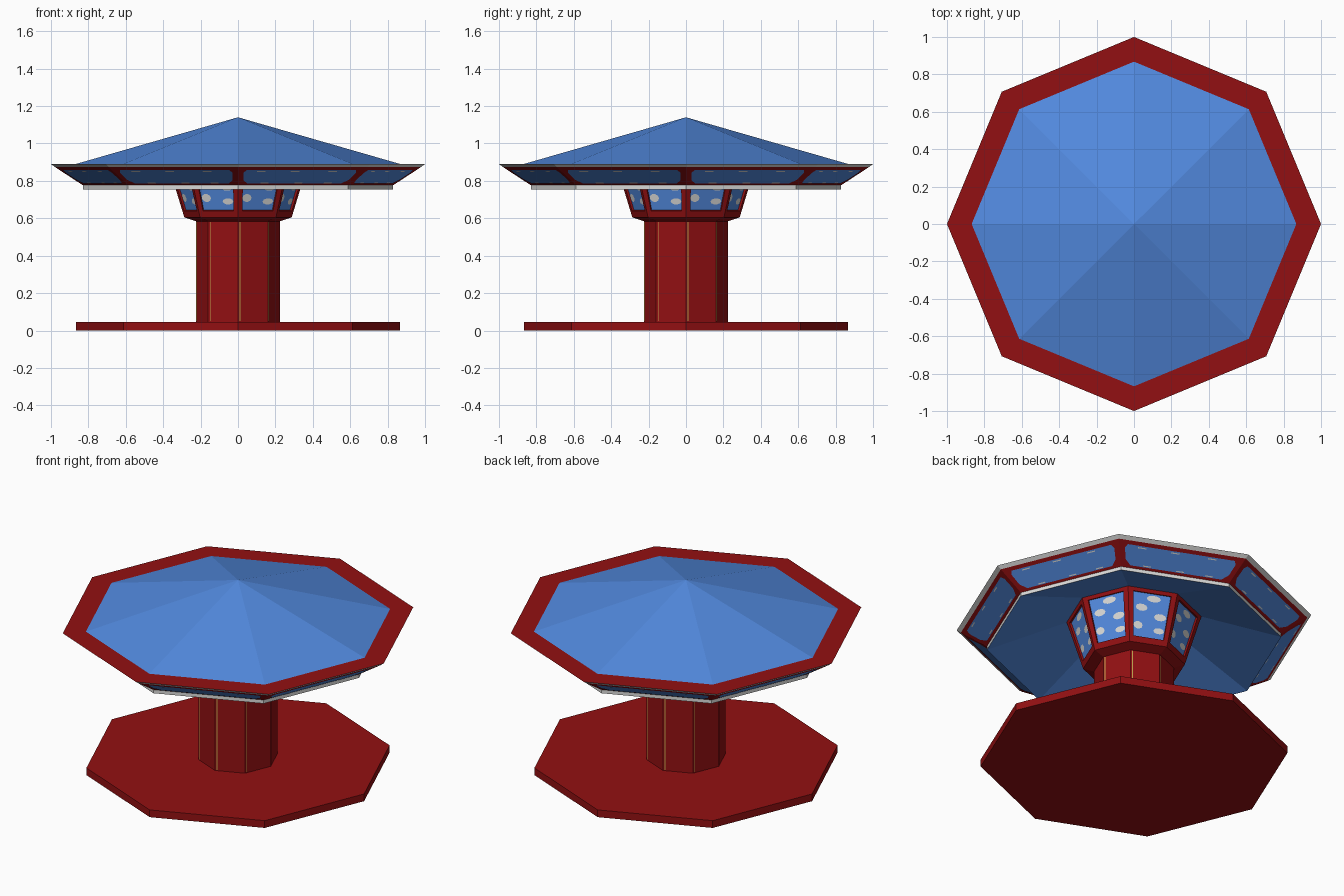
import bpy
import math
from mathutils import Vector

if "Cube" in bpy.data.objects:
    bpy.data.objects.remove(bpy.data.objects["Cube"])


def mat(name, rgb):
    m = bpy.data.materials.new(name)
    m.diffuse_color = (*rgb, 1)
    m.use_nodes = True
    m.node_tree.nodes["Principled BSDF"].inputs["Base Color"].default_value = m.diffuse_color
    return m


MATS = [mat("deep_red", (0.29, 0.005, 0.006)), mat("sky_blue", (0.085, 0.255, 0.74)),
        mat("cloud_white", (0.70, 0.70, 0.69)), mat("gold", (0.55, 0.40, 0.08))]
RED, BLUE, WHITE, GOLD = range(4)
N = 8


def make(name, verts, faces, mats):
    me = bpy.data.meshes.new(name)
    me.from_pydata(verts, [], faces)
    for m in MATS:
        me.materials.append(m)
    for p, mi in zip(me.polygons, mats):
        p.material_index = mi
    ob = bpy.data.objects.new(name, me)
    bpy.context.collection.objects.link(ob)
    return ob


def pt(r, z, k):
    a = k * math.tau / N
    return Vector((r * math.cos(a), r * math.sin(a), z))


def octagon(name, profile, colours):
    """Eight-sided turned part; one colour per profile segment."""
    v, f, c = [], [], []
    for r, z in profile:
        v += [pt(r, z, k) for k in range(N)]
    for i, col in enumerate(colours):
        for k in range(N):
            j = (k + 1) % N
            q = [i * N + k, i * N + j, (i + 1) * N + j, (i + 1) * N + k]
            if profile[i][0] == 0:
                q = [q[0], q[2], q[3]]
            elif profile[i + 1][0] == 0:
                q = q[:3]
            f.append(q)
            c.append(col)
    return make(name, v, f, c)


def on_side(low, high, k, u, v, off):
    """Point on side k of a tapered ring, lifted by off along the normal."""
    a, b = pt(*low, k), pt(*low, k + 1)
    d, e = pt(*high, k), pt(*high, k + 1)
    n = (b - a).cross(d - a).normalized()
    return a.lerp(b, u).lerp(d.lerp(e, u), v) + n * off


def plates(name, low, high, shapes, col, off):
    """Flat shapes in (u, v), repeated on all eight sides."""
    v, f = [], []
    for k in range(N):
        for s in shapes:
            f.append(range(len(v), len(v) + len(s)))
            v += [on_side(low, high, k, x, y, off) for x, y in s]
    return make(name, v, [list(q) for q in f], [col] * len(f))


def rect(u0, v0, u1, v1):
    return [(u0, v0), (u1, v0), (u1, v1), (u0, v1)]


def blob(u, v, ru, rv, n=10):
    return [(u + ru * math.cos(i * math.tau / n), v + rv * math.sin(i * math.tau / n))
            for i in range(n)]


# base platform
octagon("base_platform", [(0, 0), (0.865, 0), (0.865, 0.045), (0, 0.045)], [RED] * 3)

# central column with thin gold corner lines
octagon("column", [(0.225, 0.045), (0.225, 0.59)], [RED])
plates("column_gold_lines", (0.225, 0.045), (0.225, 0.585),
       [rect(0.055, 0.01, 0.085, 0.99)], GOLD, 0.001)

# flared collar with recessed sky windows
LO, HI = (0.287, 0.605), (0.38, 0.91)
octagon("collar_foot", [(0.222, 0.583), LO], [RED])
outer = rect(0, 0, 1, 1)
inner = rect(0.11, 0.115, 0.89, 0.93)
v, f, c = [], [], []
for k in range(N):
    o = len(v)
    v += [on_side(LO, HI, k, x, y, 0) for x, y in outer]
    v += [on_side(LO, HI, k, x, y, 0) for x, y in inner]
    v += [on_side(LO, HI, k, x, y, -0.012) for x, y in inner]
    for ring in (0, 4):
        for i in range(4):
            j = (i + 1) % 4
            f.append([o + ring + i, o + ring + j, o + ring + 4 + j, o + ring + 4 + i])
            c.append(RED)
    f.append([o + 8, o + 9, o + 10, o + 11])
    c.append(BLUE)
make("collar_windows", v, f, c)
clouds = [blob(0.23, 0.33, 0.11, 0.07), blob(0.30, 0.66, 0.13, 0.065),
          blob(0.74, 0.27, 0.13, 0.055), blob(0.73, 0.52, 0.14, 0.065),
          blob(0.55, 0.84, 0.15, 0.06)]
plates("collar_clouds", LO, HI, clouds, WHITE, -0.0105)

# canopy: soffit, white lip, red flare, white edge, red rim, blue roof
octagon("canopy",
        [(0.38, 0.91), (0.83, 0.755), (0.83, 0.777), (0.977, 0.873), (1.0, 0.89),
         (0.868, 0.89), (0, 1.14)],
        [BLUE, WHITE, RED, WHITE, RED, BLUE])

# blue panels with clipped corners around the canopy flare
P0, P1 = (0.83, 0.777), (0.977, 0.873)
panel = [(0.085, 0.10), (0.915, 0.10), (0.955, 0.30), (0.955, 0.72),
         (0.93, 0.86), (0.07, 0.86), (0.045, 0.72), (0.045, 0.30)]
plates("canopy_panels", P0, P1, [panel], BLUE, 0.002)
dashes = [rect(u, 0.77, u + 0.07, 0.81) for u in (0.15, 0.42, 0.72)]
dashes += [rect(u, 0.13, u + 0.07, 0.17) for u in (0.2, 0.5, 0.76)]
plates("canopy_panel_dashes", P0, P1, dashes, WHITE, 0.0035)
